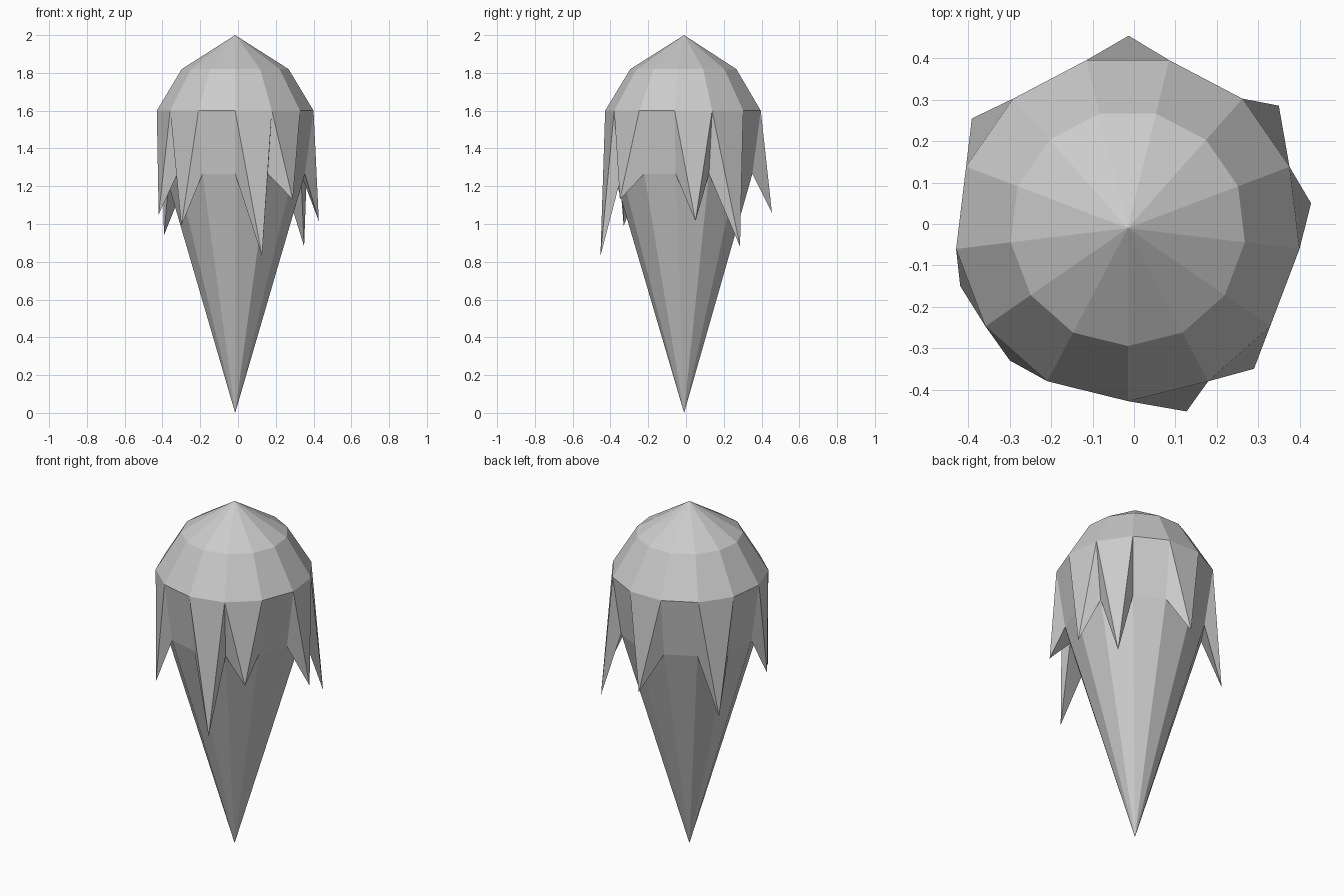
import bpy
import math
from mathutils import Vector

cube = bpy.data.objects.get("Cube")
if cube:
    bpy.data.objects.remove(cube, do_unlink=True)

SIDES = 13
CENTRE = Vector((-0.015, -0.01, 0))

stone = bpy.data.materials.new("stone_grey")
stone.use_nodes = True
stone.diffuse_color = (0.6, 0.6, 0.6, 1)
stone.node_tree.nodes["Principled BSDF"].inputs["Base Color"].default_value = (0.6, 0.6, 0.6, 1)


def ring(radius, z):
    """Points of one ring, starting at the front and going towards +x."""
    turn = 2 * math.pi / SIDES
    return [CENTRE + Vector((radius * math.sin(i * turn), -radius * math.cos(i * turn), z))
            for i in range(SIDES)]


def build(name, points, faces):
    mesh = bpy.data.meshes.new(name)
    mesh.from_pydata(points, [], faces)
    mesh.materials.append(stone)
    obj = bpy.data.objects.new(name, mesh)
    bpy.context.collection.objects.link(obj)
    return obj


shoulder = ring(0.285, 1.82)
rim = ring(0.418, 1.6)
waist = ring(0.372, 1.265)
pairs = [(i, (i + 1) % SIDES) for i in range(SIDES)]

# Faceted dome: a ring of quads under a shallow point
top = 2 * SIDES
build("domed_crown", rim + shoulder + [CENTRE + Vector((0, 0, 2))],
      [(a, b, b + SIDES, a + SIDES) for a, b in pairs]
      + [(a + SIDES, b + SIDES, top) for a, b in pairs])

# Long tapered point below
build("tapered_body", waist + [CENTRE.copy()],
      [(b, a, SIDES) for a, b in pairs])

# Hanging spikes: side number -> tip position
tips = {
    0: (0.127, -0.453, 0.83),
    1: (0.29, -0.35, 1.13),
    3: (0.428, 0.05, 1.015),
    4: (0.35, 0.286, 0.88),
    6: (-0.013, 0.455, 1.06),
    8: (-0.392, 0.255, 0.94),
    10: (-0.42, -0.15, 1.05),
    11: (-0.3, -0.33, 0.99),
}

# Collar: each side is either a flat panel or a hanging spike
for a, b in pairs:
    corners = [rim[a], rim[b], waist[b], waist[a]]
    if a in tips:
        build(f"hanging_spike_{a}", corners + [Vector(tips[a])],
              [(1, 0, 4), (2, 1, 4), (3, 2, 4), (0, 3, 4)])
    else:
        build(f"collar_panel_{a}", corners, [(1, 0, 3, 2)])
